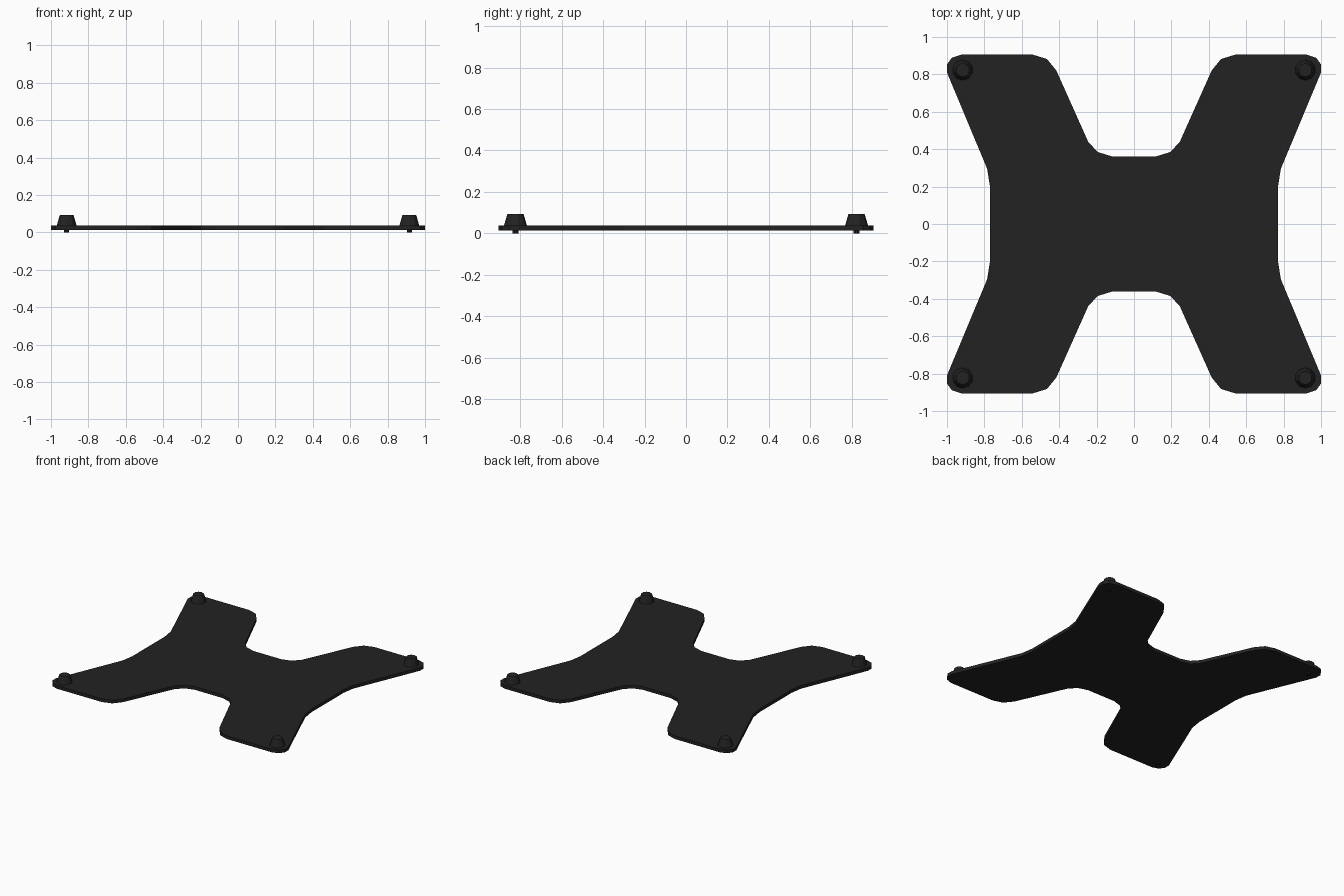
import bpy, bmesh

cube = bpy.data.objects.get("Cube")
if cube:
    bpy.data.objects.remove(cube, do_unlink=True)

PLATE_BOTTOM, PLATE_TOP, KNOB_TOP = 0.013, 0.038, 0.094


def make_material(name, rgb):
    mat = bpy.data.materials.new(name)
    mat.use_nodes = True
    mat.diffuse_color = (*rgb, 1)
    mat.node_tree.nodes["Principled BSDF"].inputs["Base Color"].default_value = (*rgb, 1)
    return mat


black = make_material("matte_black", (0.016, 0.016, 0.016))


def finish(bm, name, location=(0, 0, 0)):
    bmesh.ops.recalc_face_normals(bm, faces=bm.faces)
    mesh = bpy.data.meshes.new(name)
    bm.to_mesh(mesh)
    bm.free()
    mesh.materials.append(black)
    obj = bpy.data.objects.new(name, mesh)
    obj.location = location
    bpy.context.collection.objects.link(obj)
    return obj


# X-shaped plate: one quadrant of the outline, mirrored to the other three
quarter = [(0.77, 0.20), (0.785, 0.295), (1.0, 0.81), (1.0, 0.853), (0.975, 0.888),
           (0.925, 0.905), (0.54, 0.905), (0.465, 0.882), (0.415, 0.82),
           (0.245, 0.44), (0.195, 0.385), (0.12, 0.362)]
half = quarter + [(-x, y) for x, y in reversed(quarter)]
outline = half + [(x, -y) for x, y in reversed(half)]

bm = bmesh.new()
base = bm.faces.new([bm.verts.new((x, y, PLATE_BOTTOM)) for x, y in outline])
top = bmesh.ops.extrude_face_region(bm, geom=[base], use_keep_orig=True)
top_verts = [g for g in top["geom"] if isinstance(g, bmesh.types.BMVert)]
bmesh.ops.translate(bm, verts=top_verts, vec=(0, 0, PLATE_TOP - PLATE_BOTTOM))
finish(bm, "plate")


# Tapered knob with a thin pin poking out below the plate
def lathe(name, profile, sides, location):
    bm = bmesh.new()
    for (r1, z1), (r2, z2) in zip(profile, profile[1:]):
        ring = bmesh.ops.create_cone(bm, cap_ends=False, segments=sides,
                                     radius1=r1, radius2=r2, depth=z2 - z1)
        bmesh.ops.translate(bm, verts=ring["verts"], vec=(0, 0, (z1 + z2) / 2))
    bmesh.ops.remove_doubles(bm, verts=bm.verts, dist=0.0001)
    bmesh.ops.holes_fill(bm, edges=bm.edges)
    finish(bm, name, location)


for side, sx in (("left", 1), ("right", -1)):
    for end, sy in (("front", -1), ("back", 1)):
        spot = (0.916 * sx, 0.823 * sy, 0)
        lathe(f"{end}_{side}_knob",
              [(0.055, PLATE_TOP), (0.051, 0.052), (0.04, 0.09), (0.036, KNOB_TOP)], 10, spot)
        lathe(f"{end}_{side}_pin", [(0.014, 0), (0.014, 0.045)], 10, spot)
